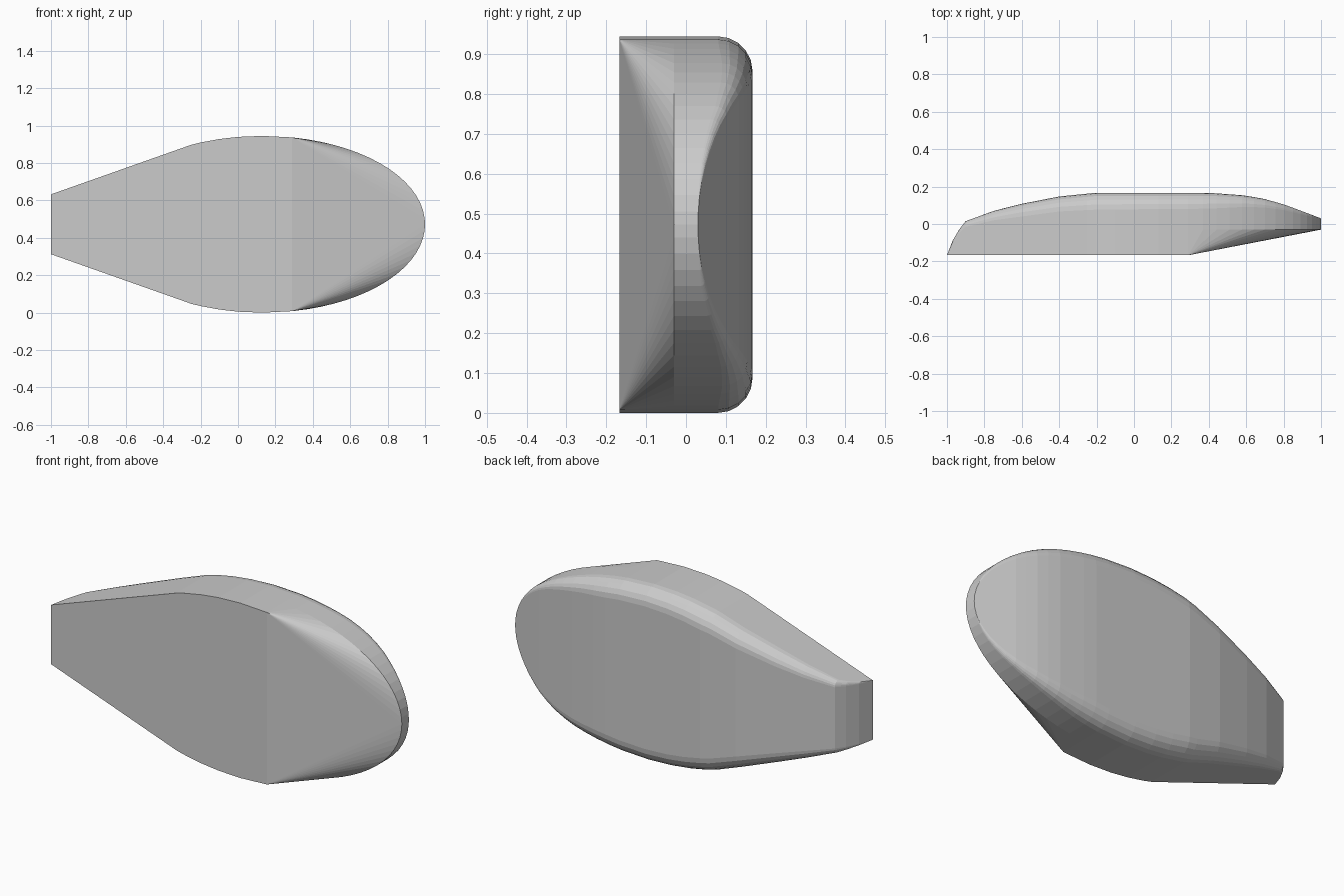
import bpy, bmesh, math

if "Cube" in bpy.data.objects:
    bpy.data.objects.remove(bpy.data.objects["Cube"])

MID_Z = 0.4725
HALF_H = 0.4725
HALF_Y = 0.167

# (x, back y, edge rounding) along the length
BACK = [(-1, -0.167, 0.0), (-0.97, -0.09, 0.01), (-0.935, -0.03, 0.02),
        (-0.9, 0.015, 0.03), (-0.75, 0.07, 0.05), (-0.6, 0.108, 0.065),
        (-0.4, 0.147, 0.08), (-0.2, 0.167, 0.09), (0.4, 0.167, 0.085),
        (0.6, 0.152, 0.06), (0.7, 0.133, 0.045), (0.8, 0.105, 0.03),
        (0.9, 0.068, 0.018), (0.96, 0.045, 0.01), (1, 0.03, 0.0)]


def back_at(x):
    for a, b in zip(BACK, BACK[1:]):
        if x <= b[0]:
            t = (x - a[0]) / (b[0] - a[0])
            return [a[i] + t * (b[i] - a[i]) for i in (1, 2)]
    return BACK[-1][1:]


def half_height(x):
    # straight taper on the left, half ellipse on the right
    if x < -0.25:
        return 0.16 + (x + 1) / 0.75 * (0.425 - 0.16)
    return HALF_H * math.sqrt(max(0, 1 - ((x - 0.13) / 0.87) ** 2))


# Convex body: rounded-back sections wrapped in a hull
bm = bmesh.new()
stations = [s[0] for s in BACK if s[0] < -0.2]
stations += [-0.25, -0.2, -0.1, 0, 0.13, 0.29]
stations += [0.13 + 0.87 * math.sin(math.radians(a)) for a in range(16, 91, 5)] + [1.0]
for x in stations:
    h = half_height(x)
    yb, r = back_at(x)
    r = min(r, h)
    front = -HALF_Y if x <= 0.29 else -0.03
    for s in (-1, 1):
        bm.verts.new((x, front, MID_Z + s * h))
        for i in range(6):
            a = i / 5 * math.pi / 2
            bm.verts.new((x, yb - r + r * math.sin(a),
                          MID_Z + s * (h - r + r * math.cos(a))))
bmesh.ops.remove_doubles(bm, verts=bm.verts, dist=0.0005)
bmesh.ops.convex_hull(bm, input=bm.verts)
bmesh.ops.delete(bm, geom=[v for v in bm.verts if not v.link_faces], context='VERTS')
bmesh.ops.dissolve_limit(bm, angle_limit=math.radians(0.5), verts=bm.verts, edges=bm.edges)
bmesh.ops.recalc_face_normals(bm, faces=bm.faces)

mesh = bpy.data.meshes.new("rounded_body")
bm.to_mesh(mesh)
bm.free()
body = bpy.data.objects.new("rounded_body", mesh)
bpy.context.collection.objects.link(body)
